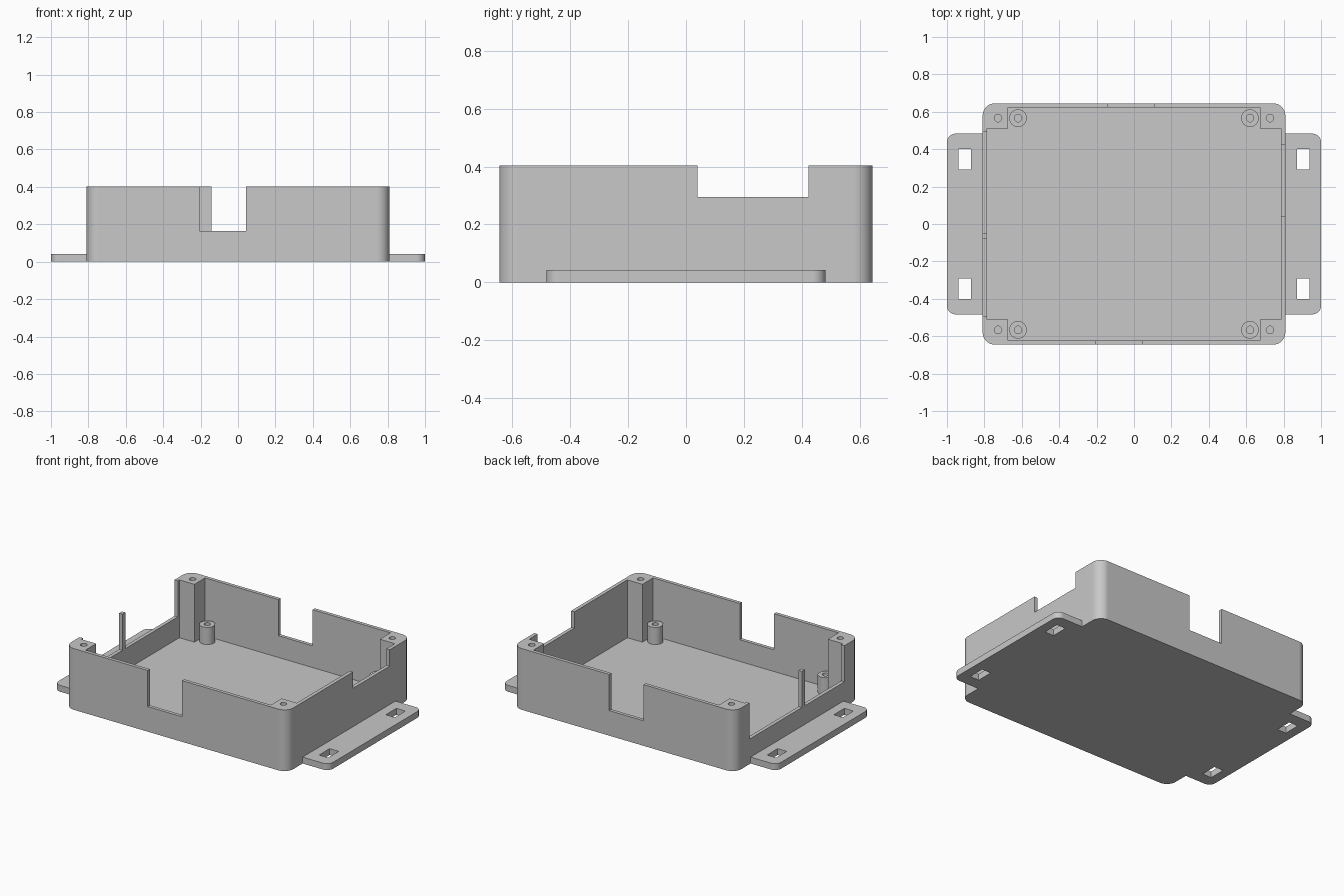
import bpy, bmesh, math

cube = bpy.data.objects.get("Cube")
if cube:
    bpy.data.objects.remove(cube, do_unlink=True)

GREY = (0.58, 0.58, 0.58, 1)
grey = bpy.data.materials.new("grey plastic")
grey.use_nodes = True
grey.diffuse_color = GREY
grey.node_tree.nodes["Principled BSDF"].inputs["Base Color"].default_value = GREY

HX, HY, TOP = 0.809, 0.645, 0.403     # case half sizes and height
FLOOR, CUT, OVER = 0.022, 0.165, 0.5  # floor top, opening sill, cutter top


def prism(name, outline, z0, z1):
    """Extrude a flat outline between two heights."""
    bm = bmesh.new()
    face = bm.faces.new([bm.verts.new((x, y, z0)) for x, y in outline])
    new = bmesh.ops.extrude_face_region(bm, geom=[face])["geom"]
    for v in new:
        if isinstance(v, bmesh.types.BMVert):
            v.co.z = z1
    bmesh.ops.recalc_face_normals(bm, faces=bm.faces)
    mesh = bpy.data.meshes.new(name)
    bm.to_mesh(mesh)
    bm.free()
    mesh.materials.append(grey)
    obj = bpy.data.objects.new(name, mesh)
    bpy.context.collection.objects.link(obj)
    return obj


def rect(x0, x1, y0, y1):
    return [(x0, y0), (x1, y0), (x1, y1), (x0, y1)]


def circle(x, y, r, n=32):
    return [(x + r * math.cos(math.tau * i / n), y + r * math.sin(math.tau * i / n))
            for i in range(n)]


def rounded(hx, hy, r, n=10):
    """Rounded rectangle outline centred on the origin."""
    pts = []
    for q, (sx, sy) in enumerate([(1, 1), (-1, 1), (-1, -1), (1, -1)]):
        for i in range(n + 1):
            a = math.pi / 2 * (q + i / n)
            pts.append((sx * (hx - r) + r * math.cos(a), sy * (hy - r) + r * math.sin(a)))
    return pts


def cut(obj, outline, z0, z1):
    """Subtract a prism from the object."""
    tool = prism("cutter", outline, z0, z1)
    tool.hide_render = True
    mod = obj.modifiers.new("cut", "BOOLEAN")
    mod.operation, mod.solver, mod.object = "DIFFERENCE", "EXACT", tool
    bpy.context.view_layer.objects.active = obj
    bpy.ops.object.modifier_apply(modifier=mod.name)
    bpy.data.objects.remove(tool, do_unlink=True)


def smooth(obj):
    """Round the curved corners while flat walls keep flat shading."""
    bpy.ops.object.select_all(action="DESELECT")
    obj.select_set(True)
    bpy.context.view_layer.objects.active = obj
    bpy.ops.object.shade_smooth_by_angle(angle=math.radians(30))
    obj.modifiers.new("flat walls", "WEIGHTED_NORMAL").keep_sharp = True


CORNERS = [(sx, sy) for sx in (-1, 1) for sy in (-1, 1)]

# Case shell: the cross-shaped cavity leaves a screw block in each corner
case = prism("case_shell", rounded(HX, HY, 0.065), 0, TOP)
ix, iy, bx, by = 0.785, 0.622, 0.675, 0.511
cavity = [(ix, -by), (ix, by), (bx, by), (bx, iy), (-bx, iy), (-bx, by),
          (-ix, by), (-ix, -by), (-bx, -by), (-bx, -iy), (bx, -iy), (bx, -by)]
cut(case, cavity, FLOOR, OVER)

# Wall openings: front, back, shallow one on +x, and two on -x with a post between
cut(case, rect(-0.206, 0.044, -0.7, -0.6), CUT, OVER)
cut(case, rect(-0.142, 0.108, 0.6, 0.7), CUT, OVER)
cut(case, rect(0.74, 0.9, 0.04, 0.423), 0.295, OVER)
cut(case, rect(-0.9, -0.74, -0.492, -0.081), CUT, OVER)
cut(case, rect(-0.9, -0.74, -0.05, 0.495), CUT, OVER)

# Screw holes in the corner blocks
for sx, sy in CORNERS:
    cut(case, circle(sx * 0.727, sy * 0.566, 0.02), 0.12, OVER)
smooth(case)

# Hollow standoffs on the floor
for sx, sy in CORNERS:
    name = ("back" if sy > 0 else "front") + ("_left" if sx > 0 else "_right")
    x, y = sx * 0.62, sy * 0.566
    standoff = prism(name + "_standoff", circle(x, y, 0.047), FLOOR, 0.135)
    cut(standoff, circle(x, y, 0.02), FLOOR + 0.005, OVER)
    smooth(standoff)

# Mounting flanges with two slots each
for side, sx in (("left", 1), ("right", -1)):
    outline = [(sx * x, y) for x, y in rounded(1.0, 0.483, 0.045) if x > 0]
    ends = [(sx * HX, 0.483), (sx * HX, -0.483)]
    # walk the outer edge from the -y end to the +y end
    outer = sorted(outline, key=lambda p: (p[1], abs(p[0]) * (1 if p[1] < 0 else -1)))
    flange = prism(side + "_mounting_flange", [ends[1]] + outer + [ends[0]], 0, 0.042)
    for sy in (-1, 1):
        xs = sorted((sx * 0.872, sx * 0.938))
        ys = sorted((sy * 0.292, sy * 0.402))
        cut(flange, rect(*xs, *ys), -0.1, 0.1)
    smooth(flange)
